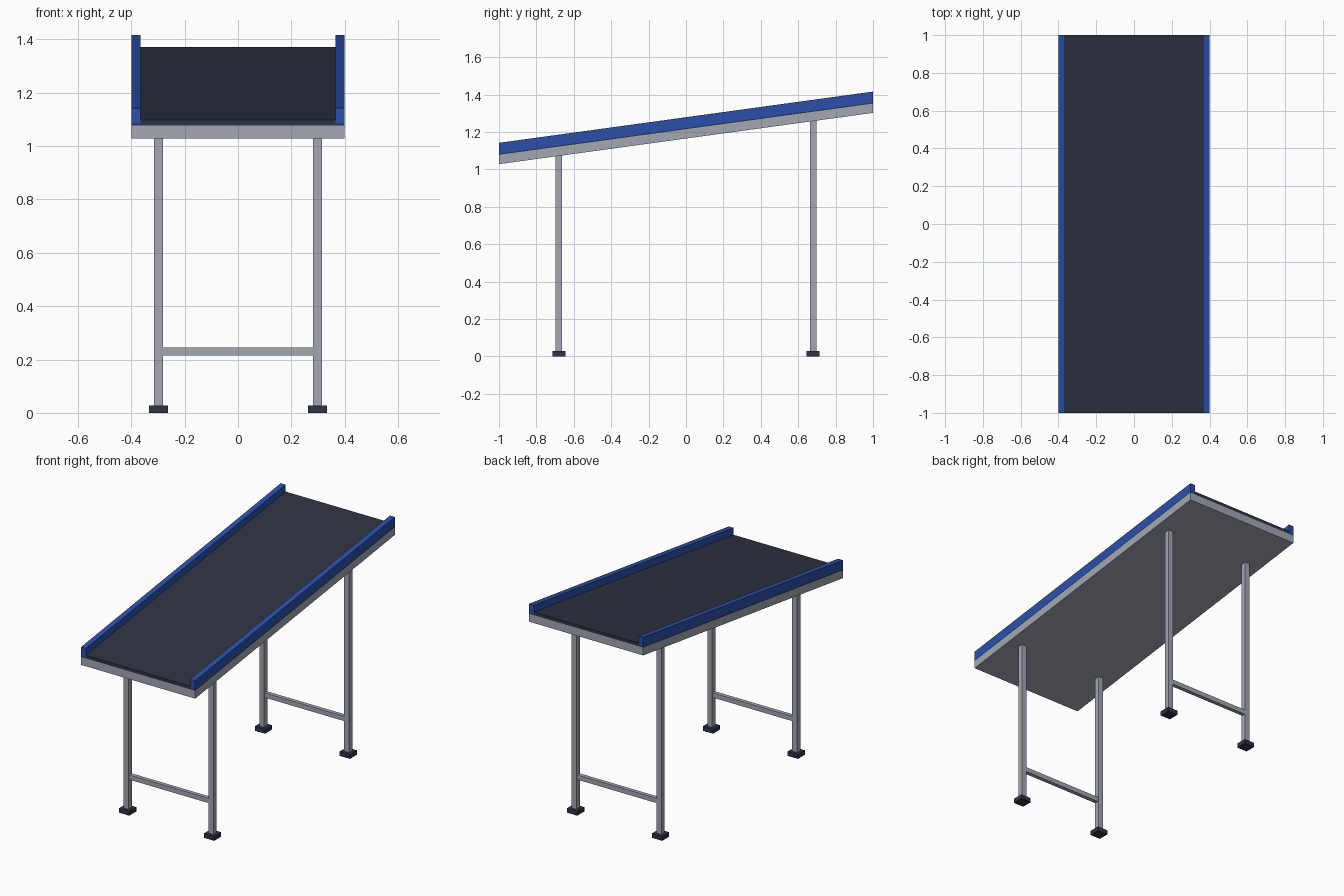
import bpy
import bmesh
from mathutils import Matrix, Vector

old = bpy.data.objects.get("Cube")
if old:
    bpy.data.objects.remove(old, do_unlink=True)

SLOPE = 0.137      # rise of the bed per unit of length
BED = 1.165        # underside of the bed at mid length


def material(name, rgb):
    m = bpy.data.materials.new(name)
    m.use_nodes = True
    m.diffuse_color = (*rgb, 1)
    m.node_tree.nodes["Principled BSDF"].inputs["Base Color"].default_value = (*rgb, 1)
    return m


grey = material("grey_metal", (0.36, 0.39, 0.45))
blue = material("blue_paint", (0.024, 0.08, 0.41))
dark = material("dark_rubber", (0.027, 0.034, 0.056))


def box(name, low, high, mat, slope=0.0):
    """Box between two corners, optionally sheared along its length."""
    low, high = Vector(low), Vector(high)
    bm = bmesh.new()
    bmesh.ops.create_cube(bm, size=1, matrix=Matrix.Translation((low + high) / 2)
                          @ Matrix.Diagonal((*(high - low), 1)))
    for v in bm.verts:
        v.co.z += slope * v.co.y
    mesh = bpy.data.meshes.new(name)
    bm.to_mesh(mesh)
    bm.free()
    mesh.materials.append(mat)
    ob = bpy.data.objects.new(name, mesh)
    bpy.context.collection.objects.link(ob)
    return ob


# Sloping bed: frame, belt backing and belt
box("bed_frame", (-0.4, -1, BED), (0.4, 1, BED + 0.05), grey, SLOPE)
box("belt_backing", (-0.4, -1, BED + 0.05), (0.4, 1, BED + 0.056), dark, SLOPE)
box("belt", (-0.366, -1, BED + 0.056), (0.366, 1, BED + 0.07), dark, SLOPE)

# Side rails
for side, s in (("left", 1), ("right", -1)):
    xs = sorted((s * 0.366, s * 0.4))
    box(side + "_rail", (xs[0], -1, BED + 0.056), (xs[1], 1, BED + 0.114), blue, SLOPE)

# Leg pairs with feet and a cross bar
for end, y in (("front", -0.68), ("back", 0.68)):
    for side, x in (("left", 0.298), ("right", -0.298)):
        name = end + "_" + side
        top = BED + SLOPE * y + 0.01
        box(name + "_leg", (x - 0.0175, y - 0.0165, 0.02), (x + 0.0175, y + 0.0165, top), grey)
        box(name + "_foot", (x - 0.036, y - 0.035, 0), (x + 0.036, y + 0.035, 0.028), dark)
    box(end + "_cross_bar", (-0.285, y - 0.0125, 0.216), (0.285, y + 0.0125, 0.246), grey)
